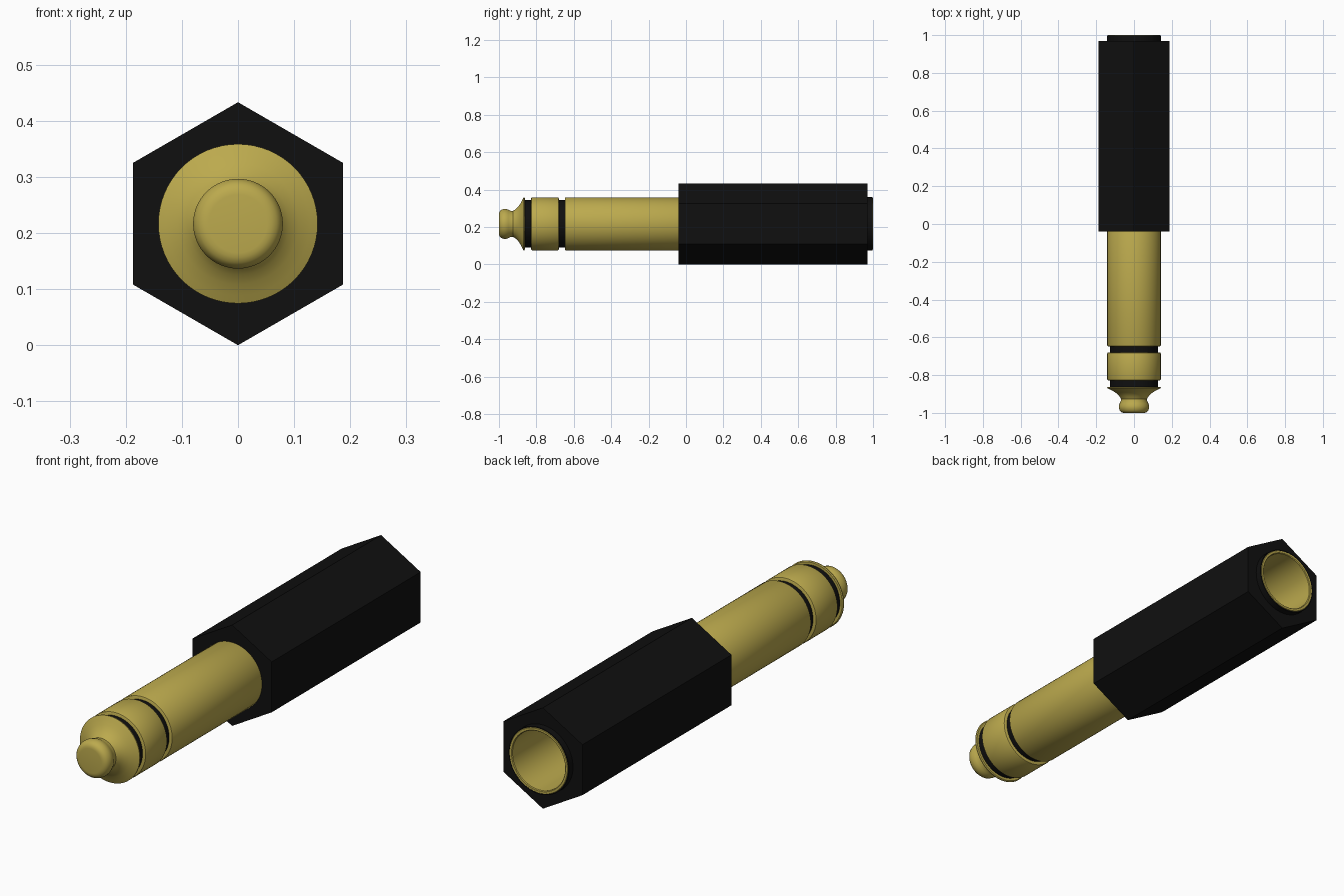
import bpy, bmesh, math

if "Cube" in bpy.data.objects:
    bpy.data.objects.remove(bpy.data.objects["Cube"])

ZC = 0.2165      # axis height
SEG = 64

def material(name, rgb):
    m = bpy.data.materials.new(name)
    m.diffuse_color = (*rgb, 1)
    m.use_nodes = True
    m.node_tree.nodes["Principled BSDF"].inputs["Base Color"].default_value = m.diffuse_color
    return m

GOLD = material("gold", (0.50, 0.40, 0.075))
BLACK = material("black_plastic", (0.005, 0.005, 0.005))

def lathe(name, profile, mat, seg=SEG, start=0.0, smooth=True, closed=False):
    """Revolve (radius, y) points about the y axis."""
    bm = bmesh.new()
    rings = []
    for r, y in profile:
        rings.append([bm.verts.new((r * math.sin(start + 2 * math.pi * i / seg), y,
                                    ZC + r * math.cos(start + 2 * math.pi * i / seg)))
                      for i in range(seg)])
    pairs = list(zip(rings, rings[1:]))
    if closed:
        pairs.append((rings[-1], rings[0]))
    for a, b in pairs:
        for i in range(seg):
            j = (i + 1) % seg
            bm.faces.new((a[i], a[j], b[j], b[i]))
    if not closed:
        bm.faces.new(rings[0])
        bm.faces.new(rings[-1])
    bmesh.ops.recalc_face_normals(bm, faces=bm.faces)
    me = bpy.data.meshes.new(name)
    bm.to_mesh(me)
    bm.free()
    ob = bpy.data.objects.new(name, me)
    bpy.context.collection.objects.link(ob)
    me.materials.append(mat)
    if smooth:
        bpy.context.view_layer.objects.active = ob
        bpy.ops.object.select_all(action='DESELECT')
        ob.select_set(True)
        bpy.ops.object.shade_smooth_by_angle(angle=math.radians(35))
    return ob

def band(name, y0, y1, r=0.142, b=0.006):
    """Gold cylinder with softened rims."""
    return lathe(name, [(r - b, y0), (r - b * 0.3, y0 + b * 0.3), (r, y0 + b),
                        (r, y1 - b), (r - b * 0.3, y1 - b * 0.3), (r - b, y1)], GOLD)

# Hexagonal housing, bored out from the back
housing = lathe("hex_housing", [(0.2165, -0.04), (0.2165, 0.97)], BLACK, seg=6, smooth=False)
cutter = lathe("bore_cutter", [(0.135, 0.02), (0.135, 1.1)], BLACK, smooth=False)
cutter.hide_render = True
cutter.hide_set(True)
mod = housing.modifiers.new("bore", 'BOOLEAN')
mod.operation = 'DIFFERENCE'
mod.object = cutter
mod.solver = 'EXACT'

# Round collar at the socket end
lathe("socket_collar", [(0.143, 0.96), (0.143, 0.998), (0.139, 0.998), (0.139, 0.96)],
      BLACK, closed=True)

# Gold socket lining: rim, bore and bottom
lathe("socket_lining", [(0.139, 0.02), (0.139, 0.997), (0.137, 1.0), (0.128, 1.0),
                        (0.125, 0.997), (0.125, 0.05)], GOLD)

# Plug shaft and ring contact
band("plug_sleeve", -0.648, -0.03)
band("plug_ring", -0.828, -0.68)

# Insulating rings between contacts
lathe("insulator_rear", [(0.127, -0.69), (0.127, -0.64)], BLACK)
lathe("insulator_front", [(0.127, -0.868), (0.127, -0.82)], BLACK)

# Plug tip: flared base, waist and rounded nose
lathe("plug_tip", [(0.138, -0.862), (0.142, -0.865), (0.142, -0.869), (0.128, -0.876),
                   (0.108, -0.886), (0.091, -0.898), (0.078, -0.911), (0.069, -0.926),
                   (0.070, -0.938), (0.076, -0.950), (0.080, -0.963), (0.080, -0.974),
                   (0.076, -0.987), (0.069, -0.995), (0.060, -0.999), (0.052, -1.0)], GOLD)
